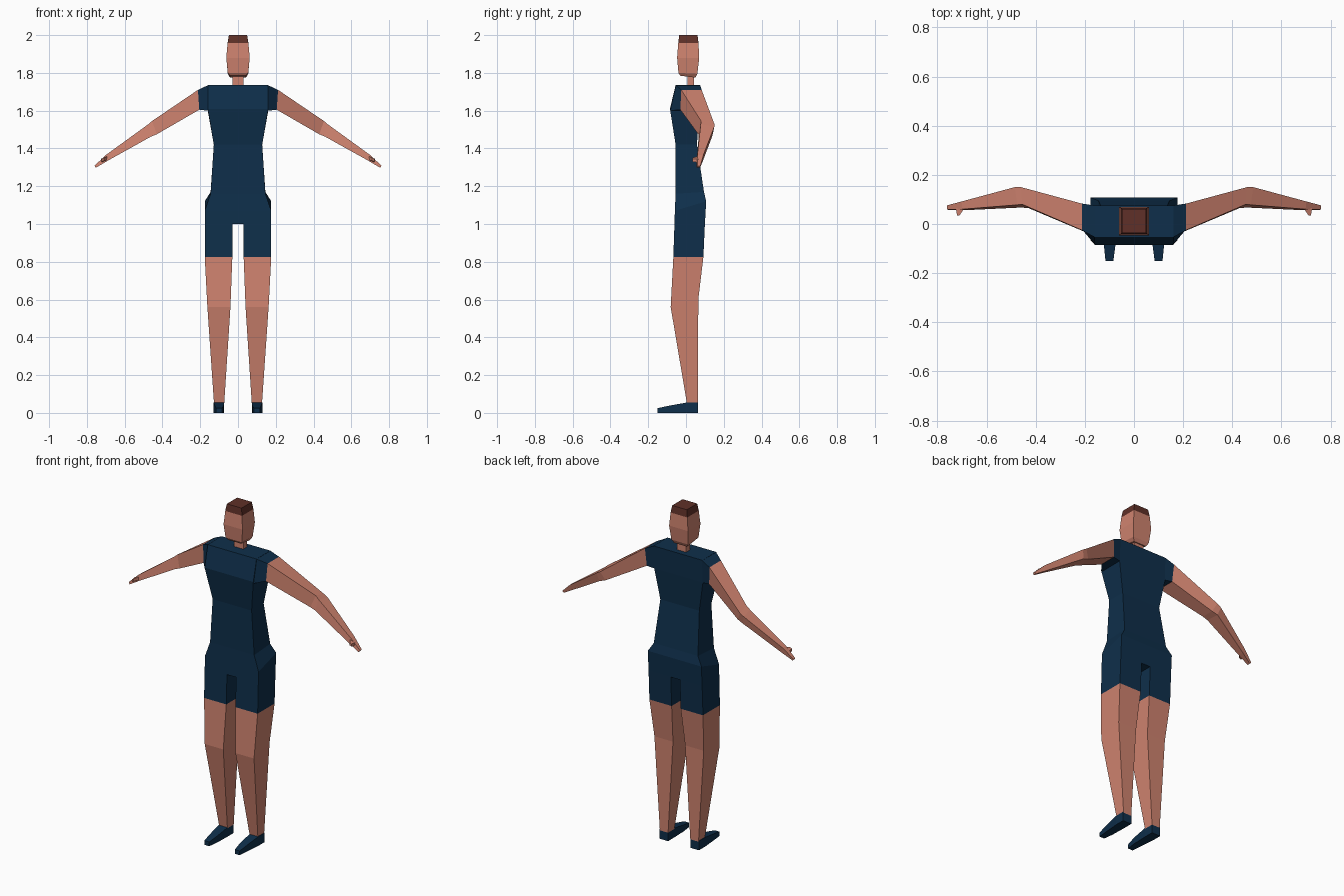
import bpy, bmesh


def material(name, rgb):
    m = bpy.data.materials.new(name)
    m.diffuse_color = (*rgb, 1)
    return m


NAVY = material("navy cloth", (0.0045, 0.028, 0.069))
SKIN = material("skin", (0.62, 0.225, 0.158))
HAIR = material("brown hair", (0.115, 0.03, 0.021))


def level(zf, zb, x0, x1, yf, yb):
    """Four-sided ring; the front and back edges may sit at different heights."""
    return [(x0, yf, zf), (x1, yf, zf), (x1, yb, zb), (x0, yb, zb)]


def loft(name, rings, mat, mirror=False, start=True, end=True):
    """Skin a chain of four-point rings, optionally mirrored across x."""
    bm = bmesh.new()
    loops = [[bm.verts.new(p) for p in r] for r in rings]
    for a, b in zip(loops, loops[1:]):
        for i in range(4):
            j = (i + 1) % 4
            bm.faces.new((a[i], a[j], b[j], b[i]))
    if start:
        bm.faces.new(loops[0][::-1])
    if end:
        bm.faces.new(loops[-1])
    bmesh.ops.recalc_face_normals(bm, faces=bm.faces[:])
    me = bpy.data.meshes.new(name)
    bm.to_mesh(me)
    bm.free()
    me.materials.append(mat)
    ob = bpy.data.objects.new(name, me)
    bpy.context.collection.objects.link(ob)
    if mirror:
        ob.modifiers.new("mirror", 'MIRROR').use_mirror_merge = False
    return ob


def body(rows):
    return [level(zf, zb, -w, w, yf, yb) for zf, zb, w, yf, yb in rows]


# shirt and hips
loft("shirt", body([
    (1.00, 1.00, 0.176, -0.061, 0.10),
    (1.07, 1.12, 0.176, -0.059, 0.107),
    (1.16, 1.17, 0.145, -0.055, 0.095),
    (1.42, 1.42, 0.128, -0.055, 0.058),
    (1.61, 1.60, 0.16, -0.085, 0.07),
    (1.735, 1.735, 0.16, -0.055, 0.075)]), NAVY)

# sleeves: front-bottom, back-bottom, back-top, front-top
shoulder = [(0.205, -0.03, 1.605), (0.205, 0.075, 1.605),
            (0.212, 0.083, 1.71), (0.212, -0.025, 1.71)]
loft("sleeve", [
    [(0.158, -0.085, 1.60), (0.158, 0.07, 1.60),
     (0.158, 0.075, 1.735), (0.158, -0.055, 1.735)],
    shoulder], NAVY, True, start=False, end=False)

# arms and hands
wrist = [(0.69, 0.056, 1.335), (0.69, 0.09, 1.335),
         (0.70, 0.092, 1.365), (0.70, 0.06, 1.365)]
loft("arm", [
    shoulder,
    [(0.43, 0.065, 1.475), (0.435, 0.135, 1.48),
     (0.46, 0.15, 1.53), (0.455, 0.08, 1.545)],
    [(0.46, 0.067, 1.463), (0.47, 0.14, 1.468),
     (0.485, 0.15, 1.515), (0.475, 0.078, 1.528)],
    wrist,
    [(0.752, 0.056, 1.298), (0.752, 0.074, 1.298),
     (0.76, 0.076, 1.308), (0.76, 0.06, 1.308)]],
    SKIN, True, start=False)
loft("thumb", [
    [(0.69, 0.065, 1.338), (0.69, 0.065, 1.36),
     (0.725, 0.065, 1.345), (0.725, 0.065, 1.325)],
    [(0.71, 0.035, 1.335), (0.71, 0.035, 1.35),
     (0.72, 0.035, 1.345), (0.72, 0.035, 1.33)]], SKIN, True, start=False)

# shorts and legs
hem = level(0.825, 0.825, 0.03, 0.176, -0.067, 0.092)
loft("shorts_leg", [level(1.0, 1.0, 0.03, 0.176, -0.061, 0.10), hem],
     NAVY, True, start=False, end=False)
loft("leg", [
    hem,
    level(0.56, 0.60, 0.04, 0.162, -0.081, 0.065),
    level(0.05, 0.05, 0.073, 0.127, 0.005, 0.064)], SKIN, True, start=False)

# shoes, lofted heel to toe
loft("shoe", [
    [(0.073, 0.064, 0), (0.13, 0.064, 0), (0.13, 0.064, 0.055), (0.073, 0.064, 0.055)],
    [(0.073, 0.005, 0), (0.13, 0.005, 0), (0.13, 0.005, 0.055), (0.073, 0.005, 0.055)],
    [(0.076, -0.09, 0), (0.122, -0.09, 0), (0.122, -0.09, 0.038), (0.076, -0.09, 0.038)],
    [(0.084, -0.15, 0), (0.116, -0.15, 0), (0.116, -0.15, 0.025), (0.084, -0.15, 0.025)]],
    NAVY, True)

# neck, head and hair
loft("neck", body([(1.72, 1.72, 0.03, 0.007, 0.042),
                   (1.79, 1.79, 0.03, 0.007, 0.042)]), SKIN)
hairline = (1.958, 1.958, 0.055, -0.041, 0.066)
loft("head", body([
    (1.785, 1.775, 0.042, -0.03, 0.05),
    (1.80, 1.795, 0.054, -0.04, 0.06),
    (1.88, 1.88, 0.062, -0.047, 0.07),
    hairline]), SKIN, end=False)
loft("hair", body([hairline, (2.0, 2.0, 0.048, -0.036, 0.061)]), HAIR, start=False)
